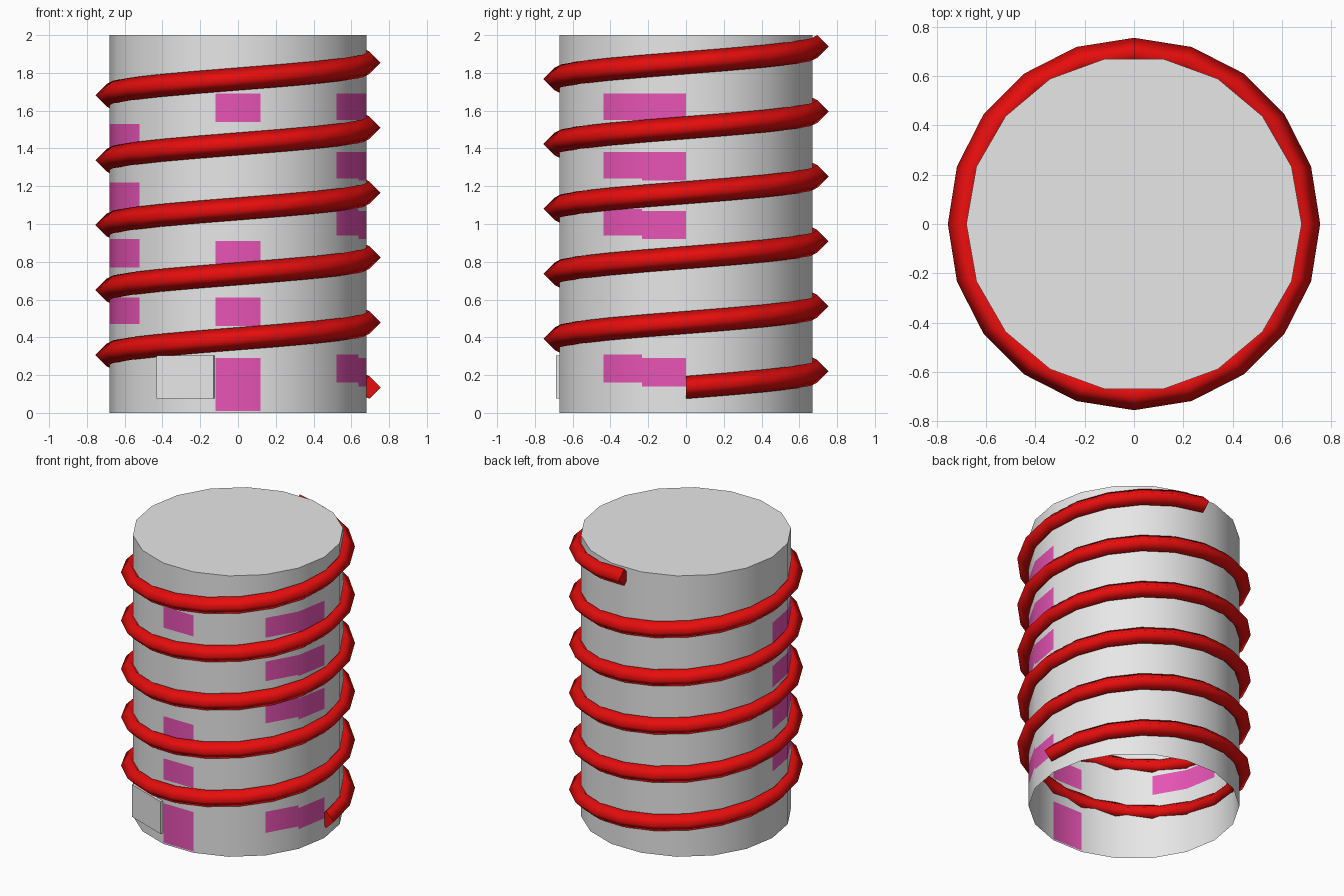
import bpy, bmesh, math

if "Cube" in bpy.data.objects:
    bpy.data.objects.remove(bpy.data.objects["Cube"])

def material(name, rgb):
    m = bpy.data.materials.new(name)
    m.diffuse_color = (*rgb, 1)
    m.use_nodes = True
    m.node_tree.nodes["Principled BSDF"].inputs["Base Color"].default_value = m.diffuse_color
    return m

grey = material("light_grey", (0.8, 0.8, 0.8))
pink = material("magenta", (0.82, 0.09, 0.47))
red = material("red", (0.8, 0.004, 0.004))

def finish(name, bm, *mats):
    me = bpy.data.meshes.new(name)
    bm.to_mesh(me)
    bm.free()
    for m in mats:
        me.materials.append(m)
    ob = bpy.data.objects.new(name, me)
    bpy.context.collection.objects.link(ob)
    return ob

# Drum: 18-sided wall with an open bottom, closed top and magenta cells
R, SIDES, H = 0.68, 18, 2.0
left = [(0.47, 0.61), (0.77, 0.92), (1.07, 1.22), (1.38, 1.53)]
front = [(0.01, 0.29), (0.46, 0.61), (0.77, 0.91), (1.54, 1.69)]
right_a = [(0.16, 0.31), (0.94, 1.08), (1.24, 1.38), (1.55, 1.69)]
right_b = [(0.14, 0.29), (0.92, 1.07), (1.23, 1.38), (1.54, 1.69)]
cells = {9: left, 10: left, 13: front, 16: right_a, 17: right_b}
levels = sorted({0.0, H} | {z for c in cells.values() for pair in c for z in pair})

bm = bmesh.new()
rings = [[bm.verts.new((R * math.cos(2 * math.pi * i / SIDES),
                        R * math.sin(2 * math.pi * i / SIDES), z))
          for i in range(SIDES)] for z in levels]
for k in range(len(levels) - 1):
    mid = (levels[k] + levels[k + 1]) / 2
    for i in range(SIDES):
        j = (i + 1) % SIDES
        f = bm.faces.new((rings[k][i], rings[k][j], rings[k + 1][j], rings[k + 1][i]))
        f.smooth = True
        f.material_index = int(any(a < mid < b for a, b in cells.get(i, [])))
top = bm.faces.new(rings[-1])
for e in top.edges:
    e.smooth = False
finish("drum", bm, grey, pink)

# Coil: diamond section swept 5.25 turns, 20 steps per turn
RC, T, Z0, PITCH, STEPS = 0.695, 0.06, 0.135, 0.3437, 105
bm = bmesh.new()
rings = []
for s in range(STEPS + 1):
    a = 2 * math.pi * s / 20
    z = Z0 + PITCH * s / 20
    rings.append([bm.verts.new(((RC + dr) * math.cos(a), (RC + dr) * math.sin(a), z + dz))
                  for dr, dz in ((T, 0), (0, T), (-T, 0), (0, -T))])
for p, q in zip(rings, rings[1:]):
    for i in range(4):
        j = (i + 1) % 4
        bm.faces.new((p[i], p[j], q[j], q[i])).smooth = True
for ring in (rings[0], rings[-1]):
    for e in bm.faces.new(ring).edges:
        e.smooth = False
bmesh.ops.recalc_face_normals(bm, faces=bm.faces)
finish("coil", bm, red)

# Small flat plate on the front left side of the drum
bm = bmesh.new()
bmesh.ops.create_cube(bm, size=1)
bmesh.ops.scale(bm, vec=(0.019, 0.32, 0.23), verts=bm.verts)
plate = finish("front_plate", bm, grey)
ang = math.radians(250)
plate.rotation_euler.z = ang
plate.location = (0.6805 * math.cos(ang) - 0.045, 0.6805 * math.sin(ang) + 0.016, 0.19)
